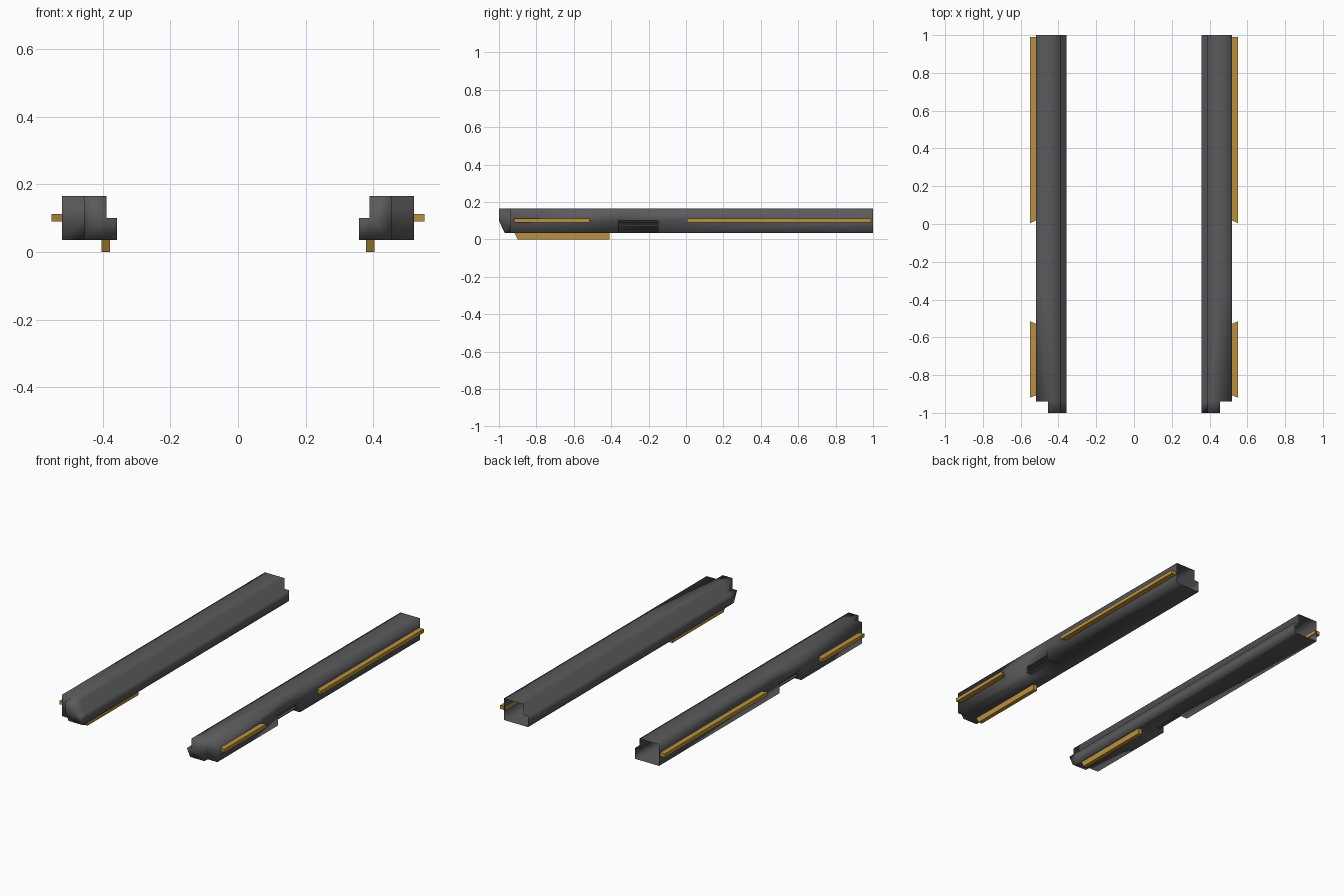
import bpy, bmesh
from mathutils import Vector

if "Cube" in bpy.data.objects:
    bpy.data.objects.remove(bpy.data.objects["Cube"])

def material(name, rgb):
    m = bpy.data.materials.new(name)
    m.diffuse_color = (*rgb, 1)
    m.use_nodes = True
    m.node_tree.nodes["Principled BSDF"].inputs["Base Color"].default_value = m.diffuse_color
    return m

GREY = material("dark grey", (0.105, 0.105, 0.11))
GOLD = material("gold", (0.50, 0.28, 0.045))

def finish(bm, name, mat, smooth=False):
    me = bpy.data.meshes.new(name)
    bm.to_mesh(me)
    bm.free()
    me.materials.append(mat)
    ob = bpy.data.objects.new(name, me)
    bpy.context.collection.objects.link(ob)
    for p in me.polygons:
        p.use_smooth = smooth
    return ob

def extrude(name, outline, vec, mat):
    """Flat outline pushed along vec into a closed solid."""
    bm = bmesh.new()
    f = bm.faces.new([bm.verts.new(p) for p in outline])
    r = bmesh.ops.extrude_face_region(bm, geom=[f])
    bmesh.ops.translate(bm, vec=vec, verts=[v for v in r["geom"] if isinstance(v, bmesh.types.BMVert)])
    bmesh.ops.recalc_face_normals(bm, faces=bm.faces)
    return finish(bm, name, mat)

def mirrored(ob):
    """Copy of a right-hand part on the left side."""
    me = ob.data.copy()
    for v in me.vertices:
        v.co.x = -v.co.x
    me.flip_normals()
    twin = bpy.data.objects.new(ob.name.replace("right", "left"), me)
    bpy.context.collection.objects.link(twin)

# Rail shell: boundary of filled cells on a coarse grid
G = ([.358, .388, .455, .52], [-1, -.94, -.36, -.15, 1], [.035, .10, .165])

def filled(c):
    i, j, k = c
    if not (0 <= i < 3 and 0 <= j < 4 and 0 <= k < 2):
        return False
    ledge = i == 0 and k == 1            # stepped inner top
    corner = i == 2 and j == 0           # set-back front corner
    notch = i == 2 and j == 2 and k == 0  # slatted vent recess
    return not (ledge or corner or notch)

bm = bmesh.new()
for c in [(i, j, k) for i in range(3) for j in range(4) for k in range(2)]:
    if not filled(c):
        continue
    for a in range(3):
        for s in (0, 1):
            n = list(c)
            n[a] += 2 * s - 1
            if filled(n) or (a == 1 and n[1] == 4):   # rear end stays open
                continue
            b, d = (a + 1) % 3, (a + 2) % 3
            quad = []
            for u, w in ((0, 0), (1, 0), (1, 1), (0, 1)):
                q = list(c)
                q[a] += s
                q[b] += u
                q[d] += w
                quad.append(bm.verts.new([G[t][q[t]] for t in range(3)]))
            bm.faces.new(quad if s else quad[::-1])
bmesh.ops.remove_doubles(bm, verts=bm.verts, dist=1e-4)
for v in bm.verts:                        # raked lower nose
    if v.co.y < -.99 and v.co.z < .05:
        v.co.y = -.97
parts = [finish(bm, "right_rail", GREY, smooth=True)]

# Vent slats inside the recess
for n, z in enumerate((.052, .070, .088)):
    parts.append(extrude(f"right_vent_slat_{n + 1}",
                         [(.455, -.36, z), (.495, -.36, z), (.495, -.36, z + .006), (.455, -.36, z + .006)],
                         Vector((0, .21, 0)), GREY))

# Gold strips on the outer side, ends flared outward
for name, y0, y1, f1 in (("right_rear_side_strip", .005, .99, 0), ("right_front_side_strip", -.92, -.515, .015)):
    parts.append(extrude(name, [(.515, y0 + .015, .09), (.551, y0, .09), (.551, y1, .09), (.515, y1 - f1, .09)],
                         Vector((0, 0, .022)), GOLD))

# Gold strip under the front
parts.append(extrude("right_bottom_strip", [(.378, -.92, .04), (.378, -.90, 0), (.378, -.41, 0), (.378, -.41, .04)],
                     Vector((.025, 0, 0)), GOLD))

for p in parts:
    mirrored(p)
